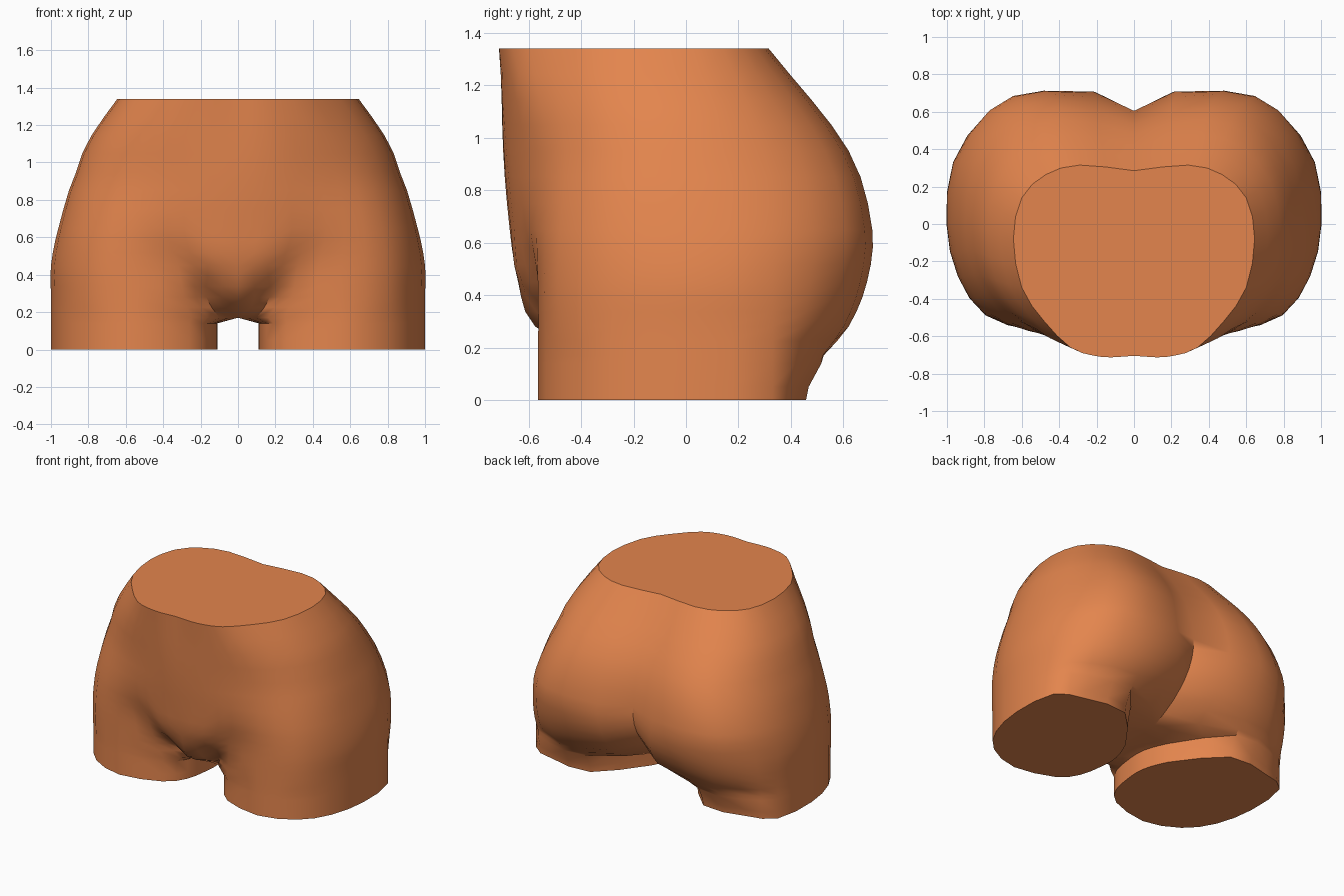
import bpy, bmesh, math
from mathutils import Vector

if "Cube" in bpy.data.objects:
    bpy.data.objects.remove(bpy.data.objects["Cube"])

# half cross-sections, running from the inner front round the outside to the inner back
LEG = [(.12, -.22), (.15, -.36), (.26, -.49), (.55, -.565), (.80, -.47), (.94, -.28),
       (1, 0), (.965, .33), (.77, .42), (.45, .445), (.18, .13)]
PELVIS = {
    .17: [(0, -.37), (.10, -.37), (.25, -.49), (.55, -.565), (.80, -.47), (.94, -.28),
          (1, 0), (.965, .33), (.78, .46), (.45, .525), (0, .20)],
    .28: [(0, -.575), (.17, -.46), (.29, -.525), (.55, -.563), (.80, -.48), (.94, -.28),
          (1, 0), (.965, .33), (.79, .53), (.45, .62), (0, .40)],
    .45: [(0, -.64), (.16, -.625), (.32, -.56), (.55, -.565), (.79, -.49), (.94, -.28),
          (1, 0), (.965, .33), (.78, .59), (.47, .69), (0, .56)],
    .65: [(0, -.672), (.20, -.655), (.38, -.61), (.57, -.57), (.77, -.48), (.91, -.28),
          (.96, 0), (.93, .33), (.76, .605), (.48, .71), (0, .605)],
    .95: [(0, -.697), (.17, -.685), (.33, -.645), (.52, -.57), (.69, -.46), (.82, -.27),
          (.865, 0), (.81, .30), (.65, .53), (.40, .62), (0, .53)],
    1.34: [(0, -.705), (.12, -.713), (.22, -.703), (.34, -.66), (.48, -.52), (.60, -.34),
           (.645, -.08), (.60, .14), (.47, .265), (.29, .315), (0, .285)],
}
CLEFT = {.17: .03, .28: .05, .45: .05, .65: .03, .95: .015}   # fullness beside the cleft
INNER = 5


def hermite(a, b, ta, tb, t):
    return (a * (2*t**3 - 3*t**2 + 1) + ta * (t**3 - 2*t**2 + t)
            + b * (3*t**2 - 2*t**3) + tb * (t**3 - t**2))


def smooth_section(pts, leg, full=0):
    """Catmull-Rom doubling of a section: smooth at the front centre, creased at the back."""
    p = [Vector(q) for q in pts]
    first = 2*p[0] - p[1] if leg else Vector((-p[1].x, p[1].y))
    g = [first] + p + [2*p[-1] - p[-2]]
    out = []
    for i in range(1, len(g) - 2):
        for t in (0, .5):
            out.append(hermite(g[i], g[i+1], (g[i+1]-g[i-1])/2, (g[i+2]-g[i])/2, t))
    out[-1] += Vector((-full, full))
    return out + [p[-1]]


def close_ring(outer, z, bulge):
    """Add the inner thigh points (on the mirror plane for the pelvis)."""
    a, b = outer[-1], outer[0]
    ring = list(outer)
    for k in range(1, INNER + 1):
        t = k / (INNER + 1)
        q = a.lerp(b, t)
        q.x -= bulge * math.sin(math.pi * t)
        ring.append(q)
    return [(max(q.x, 0), q.y, z) for q in ring]


# leg rings, with the back swelling towards the buttock
rings = []
for z, swell in ((0, 1), (.05, 1.02), (.14, 1.12)):
    sec = [(x, y * swell if y > .4 else y) for x, y in LEG]
    rings.append(close_ring(smooth_section(sec, True), z, .035))

# pelvis rings, interpolated smoothly in height
zs = list(PELVIS)
secs = [smooth_section(PELVIS[z], False, CLEFT.get(z, 0)) for z in zs]


def slope(i, j):
    a, b = max(i - 1, 0), min(i + 1, len(zs) - 1)
    return (secs[b][j] - secs[a][j]) / (zs[b] - zs[a])


for i in range(len(zs) - 1):
    h = zs[i+1] - zs[i]
    last = i == len(zs) - 2
    steps = 2 if h < .15 else 4 if last else 3
    for s in range(steps):
        t = s / steps
        outer = [hermite(secs[i][j], secs[i+1][j], slope(i, j)*h, slope(i+1, j)*h, t)
                 for j in range(len(secs[0]))]
        if last:    # rounder flanks below the waist
            for q in outer:
                q.x *= 1 + .03 * math.sin(math.pi * t)
        rings.append(close_ring(outer, zs[i] + h*t, 0))
rings.append(close_ring(secs[-1], zs[-1], 0))

# skin the half body
bm = bmesh.new()
vr = [[bm.verts.new(c) for c in r] for r in rings]
n = len(vr[0])
for lo, hi in zip(vr, vr[1:]):
    for j in range(n):
        k = (j + 1) % n
        f = (lo[j], lo[k], hi[k], hi[j])
        if any(v.co.x > 1e-5 for v in f):
            bm.faces.new(f)
bm.faces.new(vr[0][::-1])
bm.faces.new(vr[-1])

# mirror to the other side
geom = bm.verts[:] + bm.edges[:] + bm.faces[:]
dup = bmesh.ops.duplicate(bm, geom=geom)["geom"]
for v in dup:
    if isinstance(v, bmesh.types.BMVert):
        v.co.x *= -1
bmesh.ops.reverse_faces(bm, faces=[f for f in dup if isinstance(f, bmesh.types.BMFace)])
bmesh.ops.remove_doubles(bm, verts=bm.verts[:], dist=1e-4)
# merge the two halves of the flat waist cut
top = [e for e in bm.edges if len(e.link_faces) == 2
       and all(len(f.verts) > 4 for f in e.link_faces)]
bmesh.ops.dissolve_edges(bm, edges=top, use_verts=True)
bmesh.ops.recalc_face_normals(bm, faces=bm.faces[:])

me = bpy.data.meshes.new("hip_form")
bm.to_mesh(me)
bm.free()
body = bpy.data.objects.new("hip_form", me)
bpy.context.collection.objects.link(body)

mat = bpy.data.materials.new("terracotta")
mat.diffuse_color = (.77, .235, .075, 1)
mat.use_nodes = True
mat.node_tree.nodes["Principled BSDF"].inputs["Base Color"].default_value = mat.diffuse_color
me.materials.append(mat)

bpy.context.view_layer.objects.active = body
body.select_set(True)
bpy.ops.object.shade_smooth_by_angle(angle=math.radians(45))
